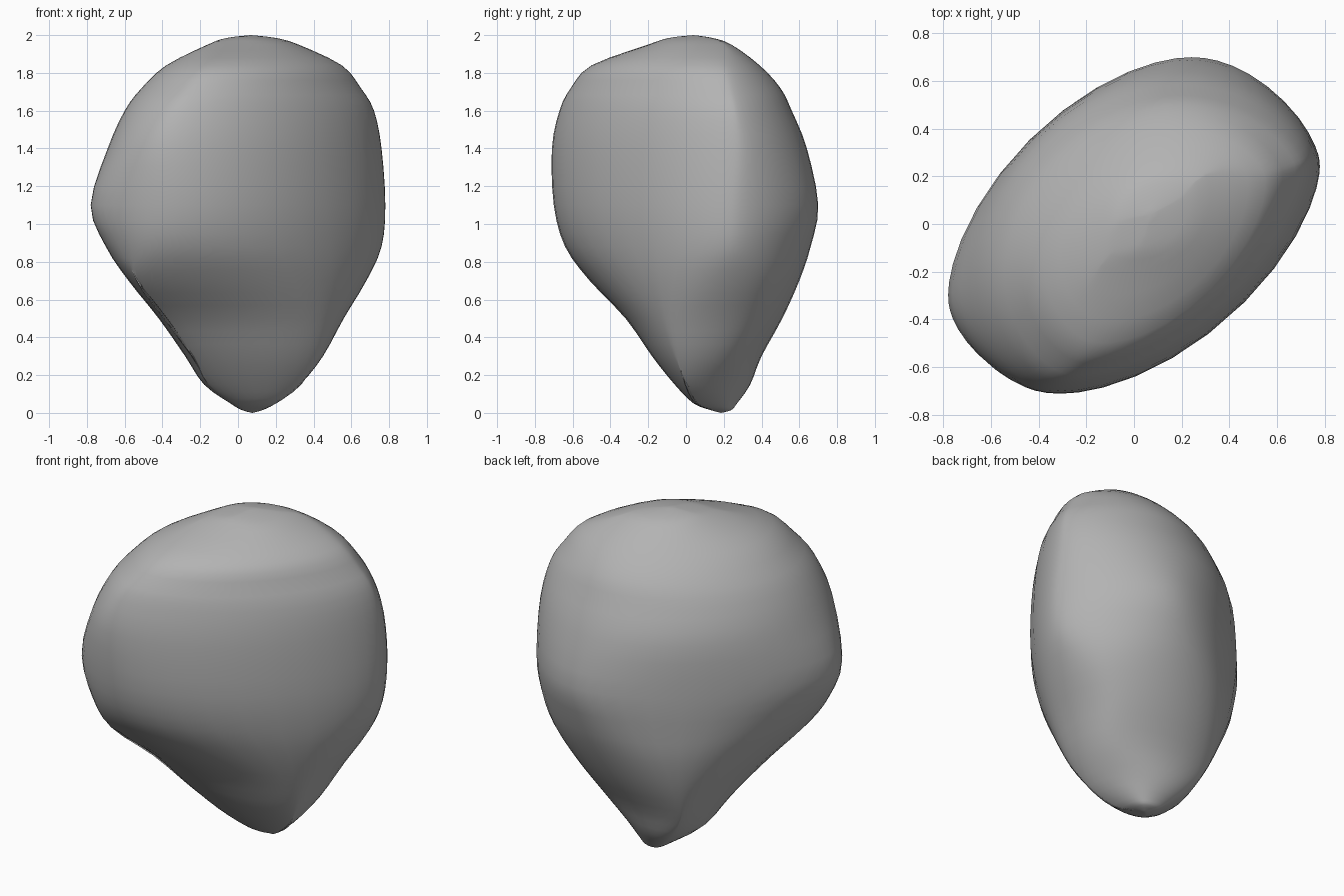
import bpy, bmesh
from math import sin, cos, pi
from mathutils import Vector

cube = bpy.data.objects.get("Cube")
if cube:
    bpy.data.objects.remove(cube, do_unlink=True)

SIDES = 48      # points round each ring
STEPS = 3       # rings between two sections
FOOT = Vector((0.075, 0.185, 0.0))
CROWN = Vector((0.07, 0.04, 2.0))

# Sections in hundredths: height, then reach to the left, back left, back,
# back right, right, front right, front and front left
SECTIONS = [
    (1.5, 13, 24, 24, 14, -2, -12, -13, -2),
    (5, 20, 27, 27, 19, 4, -4, -4, 10),
    (15, 33, 34, 34, 30, 18, 11, 6, 23),
    (30, 45, 46, 40, 40, 28, 26, 18, 34),
    (50, 56, 60, 51, 48, 42, 46, 32, 43),
    (70, 68, 72, 60, 53, 58, 70, 51, 50),
    (88, 76, 78, 66, 55, 70, 80, 64, 54),
    (110, 78, 81, 70, 56, 78, 85, 70, 56),
    (140, 76, 78, 64, 54, 69, 82, 71, 55),
    (160, 72, 72, 56, 47, 60, 74, 67, 52),
    (172, 65, 65, 50, 40, 51, 64, 61, 48),
    (184, 55, 55, 39, 29, 38, 50, 50, 42),
    (195, 32, 36, 24, 15, 16, 22, 20, 23),
    (198.5, 20, 22, 14, 7, 6, 6, 9, 12),
]


def pole(point):
    """Section shrunk to a single point."""
    return [point.z] + [point.x * cos(i * pi / 4) + point.y * sin(i * pi / 4)
                        for i in range(8)]


def spline(a, b, c, d, t):
    """Smooth blend from b to c."""
    return b + t / 2 * (c - a + t * (2 * a - 5 * b + 4 * c - d
                                     + t * (3 * (b - c) + d - a)))


def ring(section):
    """Rounded outline that touches the eight reaches of a section."""
    z, reach = section[0], section[1:]
    waves = []
    for k in range(5):
        scale = 0.125 if k in (0, 4) else 0.25
        waves.append((scale * sum(r * cos(k * i * pi / 4) for i, r in enumerate(reach)),
                      scale * sum(r * sin(k * i * pi / 4) for i, r in enumerate(reach))))
    points = []
    for j in range(SIDES):
        a = 2 * pi * j / SIDES
        out = sum(p * cos(k * a) + q * sin(k * a) for k, (p, q) in enumerate(waves))
        turn = sum(k * (q * cos(k * a) - p * sin(k * a)) for k, (p, q) in enumerate(waves))
        points.append((out * cos(a) - turn * sin(a), out * sin(a) + turn * cos(a), z))
    return points


# Blend the sections into closely spaced rings
rows = [pole(FOOT)] + [[n / 100 for n in s] for s in SECTIONS] + [pole(CROWN)]
blended = []
for i in range(len(rows) - 1):
    near = [rows[max(i - 1, 0)], rows[i], rows[i + 1], rows[min(i + 2, len(rows) - 1)]]
    for step in range(STEPS):
        blended.append([spline(*values, step / STEPS) for values in zip(*near)])

# Skin the rings and close both ends
bm = bmesh.new()
rings = [[bm.verts.new(p) for p in ring(s)] for s in blended[1:]]
for low, high in zip(rings, rings[1:]):
    for j in range(SIDES):
        n = (j + 1) % SIDES
        bm.faces.new((low[j], low[n], high[n], high[j]))
for edge, tip in ((rings[0], FOOT), (rings[-1], CROWN)):
    centre = bm.verts.new(tip)
    for j in range(SIDES):
        bm.faces.new((edge[j], edge[(j + 1) % SIDES], centre))
bmesh.ops.recalc_face_normals(bm, faces=bm.faces)
mesh = bpy.data.meshes.new("pebble")
bm.to_mesh(mesh)
bm.free()

# Plain grey stone
stone = bpy.data.materials.new("stone_grey")
stone.use_nodes = True
grey = (0.45, 0.45, 0.45, 1)
stone.diffuse_color = grey
stone.node_tree.nodes["Principled BSDF"].inputs["Base Color"].default_value = grey
mesh.materials.append(stone)

pebble = bpy.data.objects.new("pebble", mesh)
bpy.context.collection.objects.link(pebble)
bpy.context.view_layer.objects.active = pebble
pebble.select_set(True)
bpy.ops.object.shade_smooth()
